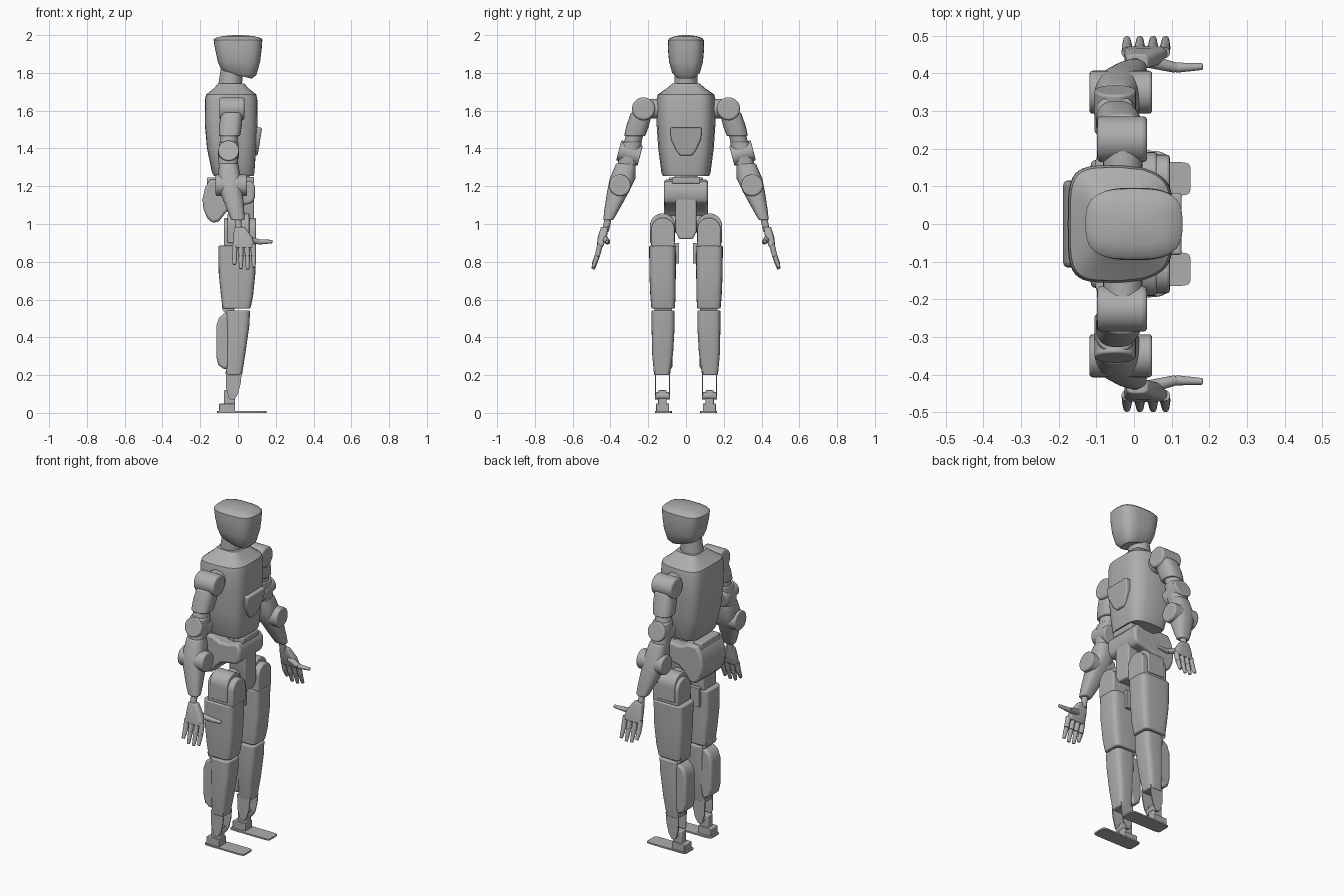
import bpy, bmesh, math
from mathutils import Vector

if "Cube" in bpy.data.objects:
    bpy.data.objects.remove(bpy.data.objects["Cube"])

grey = bpy.data.materials.new("body grey")
grey.use_nodes = True
colour = (0.42, 0.42, 0.42, 1)
grey.diffuse_color = colour
grey.node_tree.nodes["Principled BSDF"].inputs["Base Color"].default_value = colour


def finish(name, bm, bevel=0.0):
    bmesh.ops.recalc_face_normals(bm, faces=bm.faces)
    mesh = bpy.data.meshes.new(name)
    bm.to_mesh(mesh)
    bm.free()
    ob = bpy.data.objects.new(name, mesh)
    bpy.context.collection.objects.link(ob)
    mesh.materials.append(grey)
    if bevel:
        mod = ob.modifiers.new("Bevel", 'BEVEL')
        mod.width, mod.segments, mod.limit_method = bevel, 3, 'ANGLE'
        mod.angle_limit = math.radians(40)
    bpy.ops.object.select_all(action='DESELECT')
    ob.select_set(True)
    bpy.context.view_layer.objects.active = ob
    bpy.ops.object.shade_smooth_by_angle(angle=math.radians(35))
    return ob


def loft(name, rings, power=3.0, bevel=0.0, n=40, tilt=0.0):
    """Skin over rounded-square rings given as (x, y, z, half x, half y)."""
    bm = bmesh.new()
    loops = []
    for cx, cy, cz, a, b in rings:
        loop = []
        for i in range(n):
            t = 2 * math.pi * i / n
            c, s = math.cos(t), math.sin(t)
            px = a * math.copysign(abs(c) ** (2 / power), c)
            py = b * math.copysign(abs(s) ** (2 / power), s)
            loop.append(bm.verts.new((cx + px, cy + py, cz + tilt * px)))
        loops.append(loop)
    for lo, hi in zip(loops, loops[1:]):
        for i in range(n):
            j = (i + 1) % n
            bm.faces.new((lo[i], lo[j], hi[j], hi[i]))
    bm.faces.new(loops[0])
    bm.faces.new(loops[-1])
    return finish(name, bm, bevel)


def rod(name, p, q, r1, r2=None, bevel=0.0, n=32):
    """Cylinder or cone from p to q."""
    p, q = Vector(p), Vector(q)
    bm = bmesh.new()
    bmesh.ops.create_cone(bm, cap_ends=True, segments=n, radius1=r1,
                          radius2=r1 if r2 is None else r2, depth=(q - p).length)
    rot = (q - p).to_track_quat('Z', 'Y')
    for v in bm.verts:
        v.co = rot @ v.co + (p + q) / 2
    return finish(name, bm, bevel)


def prism(name, profile, lo, hi, plane="xz", bevel=0.0):
    """Extrude a profile along y (plane xz) or along x (plane yz)."""
    bm = bmesh.new()
    def place(p, d):
        return (p[0], d, p[1]) if plane == "xz" else (d, p[0], p[1])
    a = [bm.verts.new(place(p, lo)) for p in profile]
    b = [bm.verts.new(place(p, hi)) for p in profile]
    bm.faces.new(a)
    bm.faces.new(b)
    for i in range(len(a)):
        j = (i + 1) % len(a)
        bm.faces.new((a[i], a[j], b[j], b[i]))
    return finish(name, bm, bevel)


def box(name, x0, x1, y0, y1, z0, z1, bevel=0.0):
    return prism(name, [(x0, z0), (x1, z0), (x1, z1), (x0, z1)], y0, y1, "xz", bevel)


def arch(cy, z0, zc, r, n=16):
    """Upright outline with a round top, in the yz plane."""
    top = [(cy + r * math.cos(math.pi * i / n), zc + r * math.sin(math.pi * i / n))
           for i in range(n + 1)]
    return [(cy + r, z0)] + top + [(cy - r, z0)]


# Head: chin slopes down to the face, shallow dome on top
head = loft("head", [
    (0.0, 0, 1.79, 0.075, 0.055), (0.003, 0, 1.81, 0.095, 0.075),
    (0.005, 0, 1.86, 0.112, 0.09), (0.002, 0, 1.93, 0.124, 0.096),
    (0.0, 0, 1.975, 0.129, 0.094), (0.0, 0, 1.985, 0.12, 0.085),
    (0.0, 0, 1.995, 0.08, 0.055), (0.0, 0, 2.0, 0.02, 0.015)], power=3)
for v in head.data.vertices:
    if v.co.z < 1.86:
        v.co.z -= (1.86 - v.co.z) * (0.3 * v.co.x / 0.09 + 0.05)
rod("neck", (-0.045, 0, 1.7), (-0.03, 0, 1.84), 0.064, 0.058)

# Torso with sloping shoulders, squarer at the back than at the front
torso = loft("torso", [
    (-0.022, 0, 1.255, 0.105, 0.122), (-0.025, 0, 1.27, 0.112, 0.13),
    (-0.034, 0, 1.4, 0.13, 0.147), (-0.036, 0, 1.53, 0.14, 0.156),
    (-0.036, 0, 1.66, 0.138, 0.156), (-0.036, 0, 1.685, 0.133, 0.15),
    (-0.036, 0, 1.72, 0.09, 0.1), (-0.036, 0, 1.745, 0.068, 0.07)], power=4.5)
for v in torso.data.vertices:
    if v.co.x > 0:
        v.co.y *= 1 - 1.6 * v.co.x
prism("chest_panel", [(-0.083, 1.51), (0.083, 1.51), (0.08, 1.45), (0.05, 1.385),
                      (0.03, 1.362), (-0.03, 1.362), (-0.05, 1.385), (-0.08, 1.45)],
      0.06, 0.128, "yz", 0.008)
for v in bpy.data.objects["chest_panel"].data.vertices:
    if v.co.x > 0.1:
        v.co.x -= (1.51 - v.co.z) * 0.16

# Waist and pelvis
rod("waist", (0.0, 0, 1.19), (0.0, 0, 1.27), 0.06)
box("waist_bracket", 0.02, 0.085, -0.075, 0.075, 1.215, 1.25, 0.006)
prism("pelvis", [(-0.15, 1.235), (-0.175, 1.19), (-0.188, 1.13), (-0.183, 1.08),
                 (-0.165, 1.035), (-0.135, 1.005), (-0.1, 1.015), (-0.065, 1.06),
                 (-0.03, 1.09), (0.03, 1.1), (0.075, 1.11), (0.09, 1.14),
                 (0.09, 1.2), (0.07, 1.23), (0.02, 1.215), (-0.04, 1.21),
                 (-0.09, 1.235)], -0.116, 0.116, "xz", 0.014)
box("pelvis_back_plate", -0.165, -0.11, -0.09, 0.09, 1.2, 1.247, 0.008)
prism("pelvis_column", [(-0.055, 1.2), (-0.055, 0.96), (-0.035, 0.92), (0.035, 0.92),
                        (0.055, 0.96), (0.055, 1.2)], -0.02, 0.085, "yz", 0.008)

for side, s in (("left", 1), ("right", -1)):
    def nm(part):
        return side + "_" + part

    def P(x, y, z):
        return (x, s * y, z)

    def R(*rings):
        return [(x, s * y, z, a, b) for x, y, z, a, b in rings]

    # Shoulder
    rod(nm("shoulder_link"), P(-0.03, 0.12, 1.61), P(-0.03, 0.2, 1.61), 0.052)
    rod(nm("shoulder"), P(-0.098, 0.225, 1.61), P(0.035, 0.225, 1.61), 0.061, bevel=0.012)
    # Upper arm in two segments with a recessed collar
    loft(nm("upper_arm"), R((-0.045, 0.272, 1.465, 0.056, 0.056),
                            (-0.04, 0.256, 1.52, 0.06, 0.06),
                            (-0.032, 0.235, 1.59, 0.058, 0.056)), 2.6, 0.006)
    loft(nm("upper_arm_collar"), R((-0.05, 0.288, 1.41, 0.046, 0.046),
                                   (-0.045, 0.27, 1.48, 0.046, 0.046)), 2)
    loft(nm("lower_upper_arm"), R((-0.052, 0.312, 1.31, 0.05, 0.05),
                                  (-0.052, 0.3, 1.37, 0.054, 0.055),
                                  (-0.048, 0.286, 1.435, 0.05, 0.053)), 2.5, 0.006)
    rod(nm("arm_pivot"), P(-0.05, 0.243, 1.36), P(-0.05, 0.356, 1.39), 0.055, bevel=0.006)
    # Forearm and elbow disc
    loft(nm("forearm"), R((0.0, 0.412, 1.02, 0.034, 0.026), (-0.012, 0.395, 1.07, 0.045, 0.038),
                          (-0.035, 0.36, 1.17, 0.06, 0.058), (-0.045, 0.336, 1.24, 0.062, 0.068),
                          (-0.05, 0.318, 1.32, 0.05, 0.052)), 2.6, 0.006)
    rod(nm("elbow_disc"), P(-0.118, 0.35, 1.205), P(0.048, 0.35, 1.205), 0.057, bevel=0.008)
    # Hand
    rod(nm("wrist"), P(0, 0.412, 1.03), P(0.003, 0.426, 0.965), 0.018)
    loft(nm("palm"), R((0.032, 0.457, 0.875, 0.06, 0.016), (0.025, 0.443, 0.93, 0.05, 0.024),
                       (0.008, 0.43, 0.985, 0.028, 0.02)), 3.5, 0.004)
    for i, (x, tip) in enumerate([(-0.018, 0.785), (0.015, 0.762), (0.049, 0.76), (0.081, 0.77)]):
        mid = (x * 1.02, 0.47, 0.83)
        rod(nm("finger_%d" % (i + 1)), P(x, 0.455, 0.89), P(*mid), 0.015, 0.014, n=14)
        rod(nm("fingertip_%d" % (i + 1)), P(*mid), P(x * 1.04, 0.492, tip), 0.014, 0.009, 0.004, n=14)
    rod(nm("thumb_base"), P(0.04, 0.432, 0.925), P(0.11, 0.415, 0.905), 0.018, 0.014, n=14)
    rod(nm("thumb_tip"), P(0.11, 0.415, 0.905), P(0.183, 0.418, 0.907), 0.014, 0.009, 0.004, n=14)

    # Hip motor with outer hoop
    prism(nm("hip"), arch(s * 0.122, 0.88, 0.97, 0.062), -0.075, 0.095, "yz", 0.008)
    prism(nm("hip_hoop"), arch(s * 0.125, 0.9, 0.99, 0.066), -0.055, 0.06, "yz", 0.006)
    rod(nm("hip_link"), P(0.01, 0.03, 1.0), P(0.01, 0.1, 1.0), 0.045)
    box(nm("inner_hip_plate"), -0.06, 0.02, s * 0.037, s * 0.06, 0.79, 0.9)
    # Thigh
    loft(nm("thigh"), R((-0.008, 0.121, 0.552, 0.074, 0.062), (-0.005, 0.122, 0.62, 0.085, 0.067),
                        (-0.005, 0.124, 0.74, 0.097, 0.07), (-0.004, 0.124, 0.885, 0.1, 0.071)),
         5, 0.006)
    rod(nm("knee"), P(-0.05, 0.075, 0.56), P(-0.05, 0.167, 0.56), 0.034)
    # Shin shell, calf and the two thin ankle plates
    loft(nm("shin"), R((-0.022, 0.127, 0.2, 0.043, 0.042), (-0.012, 0.124, 0.32, 0.052, 0.056),
                       (-0.002, 0.121, 0.46, 0.062, 0.061), (-0.002, 0.121, 0.542, 0.066, 0.061)),
         4, 0.006)
    prism(nm("calf"), [(-0.075, 0.525), (-0.1, 0.505), (-0.115, 0.46), (-0.115, 0.3),
                       (-0.105, 0.255), (-0.08, 0.235), (-0.055, 0.23), (-0.02, 0.4),
                       (-0.02, 0.54)], s * 0.072, s * 0.17, "xz", 0.014)
    for k, y in enumerate((0.085, 0.158)):
        prism(nm("ankle_plate_%d" % (k + 1)),
              [(-0.065, 0.22), (-0.063, 0.13), (-0.045, 0.075), (-0.02, 0.07),
               (0.0, 0.1), (0.015, 0.16), (0.02, 0.22)], s * y, s * (y + 0.006))
    # Ankle and foot
    rod(nm("ankle_axle"), P(-0.03, 0.085, 0.09), P(-0.03, 0.164, 0.09), 0.02)
    box(nm("ankle_block"), -0.075, -0.015, s * 0.102, s * 0.147, 0.04, 0.12, 0.006)
    box(nm("ankle_base"), -0.1, -0.015, s * 0.09, s * 0.158, 0.006, 0.05, 0.004)
    loft(nm("foot_plate"), R((0.02, 0.12, 0.0, 0.13, 0.045), (0.02, 0.12, 0.009, 0.13, 0.045)), 9)
